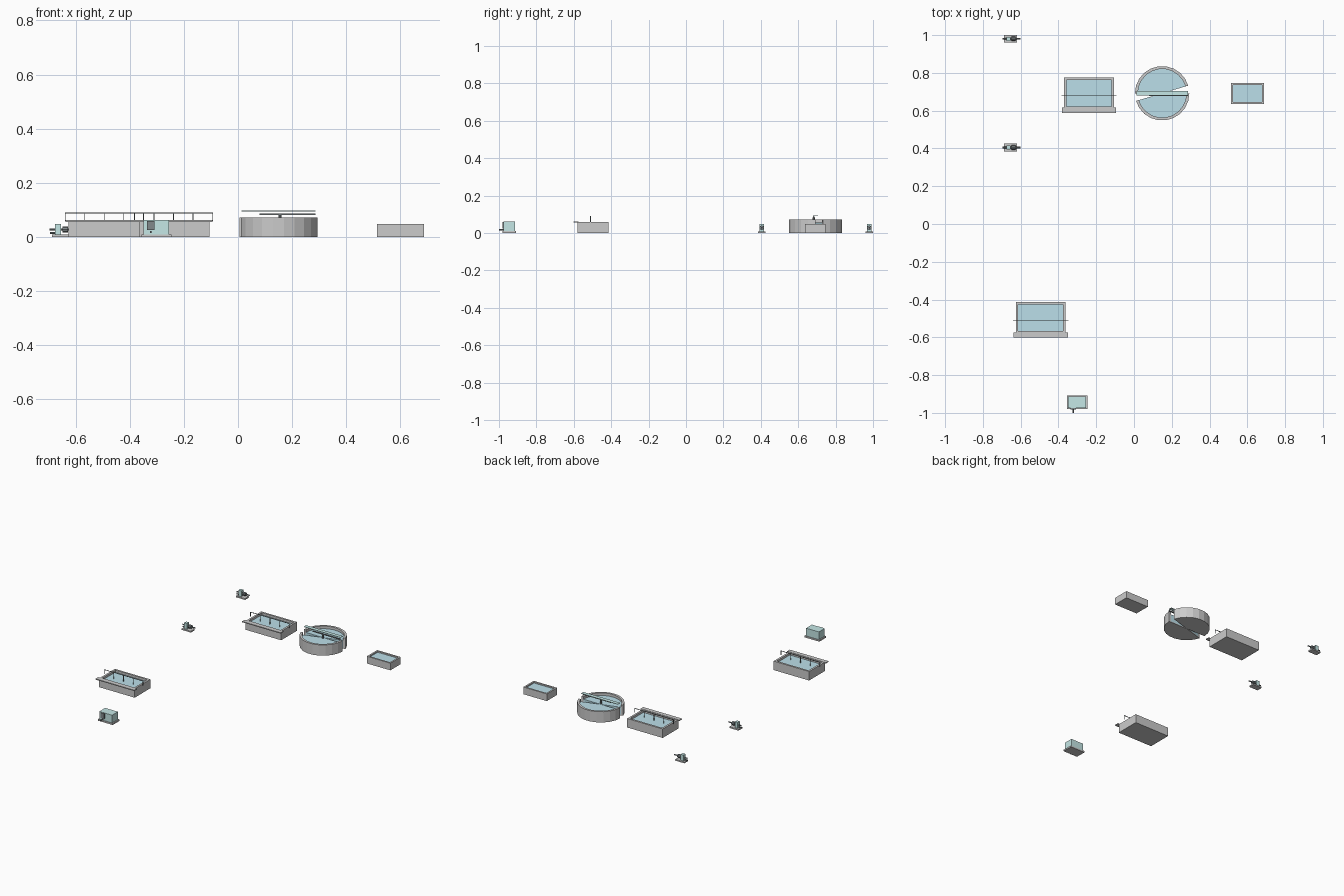
import bpy, bmesh, math

if "Cube" in bpy.data.objects:
    bpy.data.objects.remove(bpy.data.objects["Cube"])


def material(name, rgb):
    m = bpy.data.materials.new(name)
    m.diffuse_color = (*rgb, 1)
    m.use_nodes = True
    m.node_tree.nodes["Principled BSDF"].inputs["Base Color"].default_value = m.diffuse_color
    return m


WATER = material("water_blue", (0.50, 0.74, 0.82))
TEAL = material("pale_teal", (0.56, 0.80, 0.79))
DARK = material("dark_metal", (0.22, 0.25, 0.26))


def finish(name, bm, mat=None):
    bmesh.ops.recalc_face_normals(bm, faces=bm.faces)
    me = bpy.data.meshes.new(name)
    bm.to_mesh(me)
    bm.free()
    ob = bpy.data.objects.new(name, me)
    bpy.context.collection.objects.link(ob)
    if mat:
        me.materials.append(mat)
    return ob


def box(name, x0, x1, y0, y1, z0, z1, mat=None):
    bm = bmesh.new()
    bmesh.ops.create_cube(bm, size=1)
    for v in bm.verts:
        v.co = ((x0 + x1) / 2 + v.co.x * (x1 - x0),
                (y0 + y1) / 2 + v.co.y * (y1 - y0),
                (z0 + z1) / 2 + v.co.z * (z1 - z0))
    return finish(name, bm, mat)


def prism(name, pts, z0, z1, mat=None):
    bm = bmesh.new()
    f = bm.faces.new([bm.verts.new((x, y, z0)) for x, y in pts])
    r = bmesh.ops.extrude_face_region(bm, geom=[f])
    for v in r["geom"]:
        if isinstance(v, bmesh.types.BMVert):
            v.co.z = z1
    if f.is_valid is False or len(bm.faces) == len(pts) + 1:
        bmesh.ops.holes_fill(bm, edges=bm.edges)
    return finish(name, bm, mat)


def cylinder(name, x, y, z, r, length, axis="Z", mat=None, sides=10):
    rot = {"Z": (0, 0, 0), "X": (0, math.pi / 2, 0), "Y": (math.pi / 2, 0, 0)}[axis]
    bpy.ops.mesh.primitive_cylinder_add(vertices=sides, radius=r, depth=length,
                                        location=(x, y, z), rotation=rot)
    ob = bpy.context.object
    ob.name = name
    if mat:
        ob.data.materials.append(mat)
    return ob


def open_tank(name, x0, x1, y0, y1, h, t, level):
    """Four walls, a floor and a water surface."""
    box(name + "_front_wall", x0, x1, y0, y0 + t, 0, h)
    box(name + "_back_wall", x0, x1, y1 - t, y1, 0, h)
    box(name + "_left_wall", x0, x0 + t, y0 + t, y1 - t, 0, h)
    box(name + "_right_wall", x1 - t, x1, y0 + t, y1 - t, 0, h)
    box(name + "_floor", x0 + t, x1 - t, y0 + t, y1 - t, 0, 0.008)
    box(name + "_water", x0 + t, x1 - t, y0 + t, y1 - t, 0.008, level, WATER)


# Two aeration basins with a front walkway and a handrail across the middle
for name, x, y in (("front_basin", -0.494, -0.497), ("back_basin", -0.238, 0.693)):
    open_tank(name, x - 0.132, x + 0.132, y - 0.083, y + 0.083, 0.06, 0.013, 0.046)
    box(name + "_walkway", x - 0.144, x + 0.144, y - 0.105, y - 0.077, 0.056, 0.062)
    box(name + "_rail", x - 0.146, x + 0.146, y - 0.015, y - 0.012, 0.087, 0.09, DARK)
    for i in range(5):
        px = x - 0.1445 + i * 0.07225
        box(f"{name}_rail_post_{i}", px - 0.0015, px + 0.0015,
            y - 0.015, y - 0.012, 0.046 if 0 < i < 4 else 0.06, 0.087, DARK)

# Round clarifier: two pie-shaped halves, each leaving a narrow open wedge
CX, CY, R, RI, N = 0.149, 0.692, 0.144, 0.129, 11


def arc(r, start):
    return [(CX + r * math.cos(a), CY + r * math.sin(a))
            for a in (start + math.pi * i / N for i in range(1, N + 1))]


for name, start in (("back", 0), ("front", math.pi)):
    prism(name + "_clarifier_wall", arc(R, start) + arc(RI, start)[::-1], 0, 0.072)
    prism(name + "_clarifier_floor", arc(RI, start) + [(CX, CY)], 0, 0.006)
    prism(name + "_clarifier_water", arc(RI, start) + [(CX, CY)], 0.006, 0.055, WATER)

# Clarifier bridge, scraper arm and centre column
box("clarifier_bridge", 0.013, 0.286, 0.680, 0.705, 0.094, 0.097, TEAL)
box("scraper_arm", 0.080, 0.286, 0.678, 0.686, 0.081, 0.087, DARK)
cylinder("centre_column", 0.155, 0.683, 0.046, 0.006, 0.076, mat=DARK)

# Small contact tank
open_tank("contact_tank", 0.513, 0.688, 0.636, 0.746, 0.048, 0.011, 0.040)

# Two pump sets on plinths
for i, y in enumerate((0.405, 0.980)):
    p = f"pump_{i}"
    box(p + "_plinth", -0.688, -0.620, y - 0.020, y + 0.020, 0, 0.009)
    box(p + "_casing", -0.676, -0.654, y - 0.011, y + 0.011, 0.009, 0.048, TEAL)
    cylinder(p + "_motor", -0.638, y, 0.028, 0.012, 0.020, "X", DARK)
    cylinder(p + "_shaft", -0.648, y, 0.028, 0.004, 0.095, "X", DARK)
    cylinder(p + "_inlet", -0.682, y, 0.014, 0.004, 0.026, "X", DARK)

# Control building with front panel and pipe stub
box("building_base", -0.356, -0.246, -0.980, -0.908, 0, 0.010)
box("building_body", -0.349, -0.254, -0.975, -0.913, 0.010, 0.062, TEAL)
box("building_panel", -0.337, -0.308, -0.981, -0.975, 0.025, 0.060, DARK)
cylinder("pipe_stub", -0.322, -0.988, 0.018, 0.004, 0.024, "Y", DARK)
